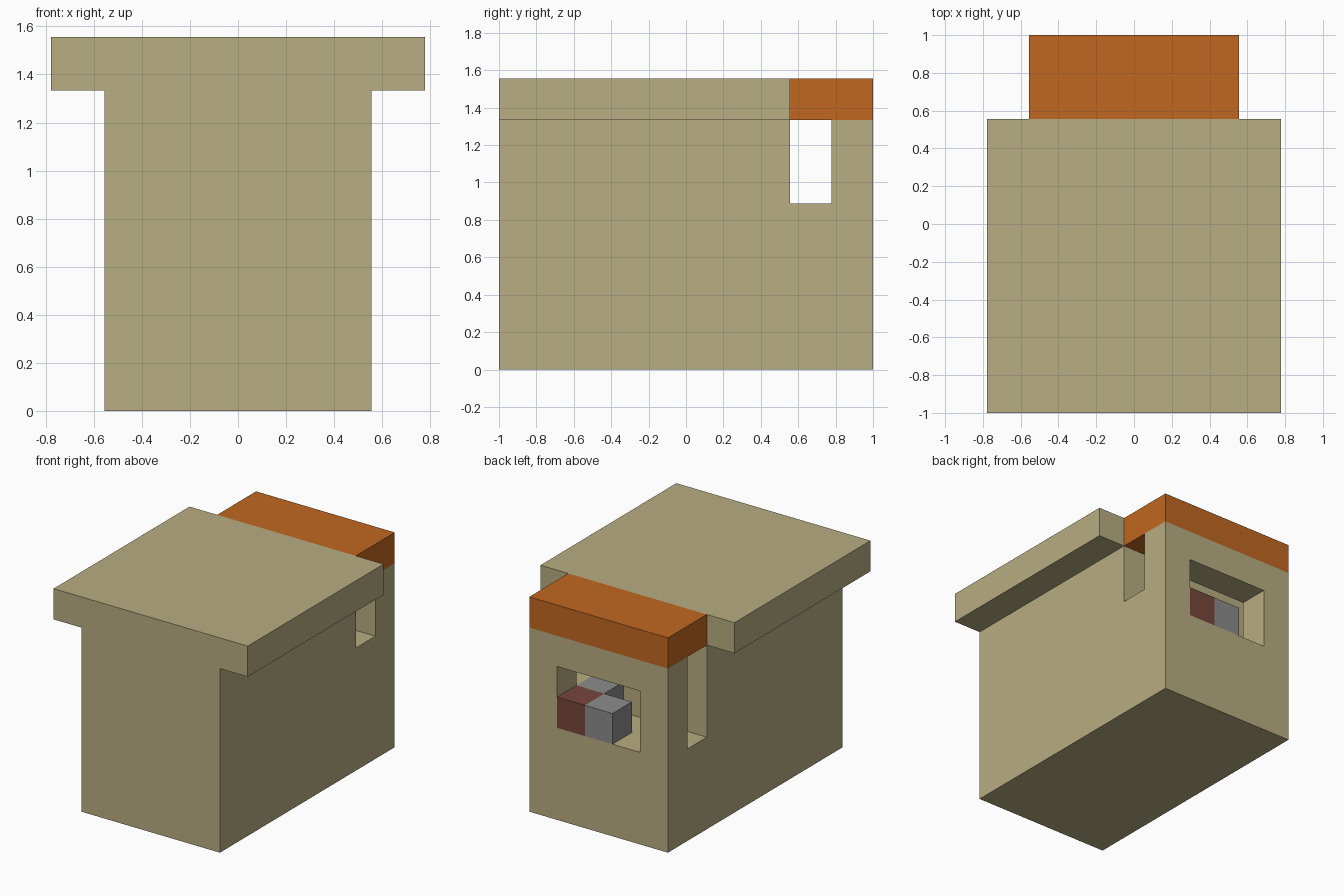
import bpy

if "Cube" in bpy.data.objects:
    bpy.data.objects.remove(bpy.data.objects["Cube"], do_unlink=True)

U = 2 / 9  # size of one block


def material(name, rgb):
    mat = bpy.data.materials.new(name)
    mat.use_nodes = True
    mat.diffuse_color = (*rgb, 1)
    mat.node_tree.nodes["Principled BSDF"].inputs["Base Color"].default_value = (*rgb, 1)
    return mat


tan = material("tan", (0.479, 0.418, 0.223))
orange = material("orange", (0.533, 0.136, 0.0144))
dark_red = material("dark red", (0.184, 0.061, 0.045))
grey = material("grey", (0.262, 0.262, 0.262))


def box(name, x, y, z, mat=None):
    """Box between (low, high) limits, measured in blocks."""
    limits = (x, y, z)
    bpy.ops.mesh.primitive_cube_add(size=1, location=[U * sum(p) / 2 for p in limits])
    obj = bpy.context.object
    obj.name = name
    obj.scale = [U * (p[1] - p[0]) for p in limits]
    bpy.ops.object.transform_apply(location=True, rotation=False, scale=True)
    if mat:
        obj.data.materials.append(mat)
    return obj


def cut(target, x, y, z):
    """Carve a box-shaped opening out of the target."""
    cutter = box("cutter", x, y, z)
    cutter.hide_render = True
    mod = target.modifiers.new("opening", 'BOOLEAN')
    mod.operation = 'DIFFERENCE'
    mod.solver = 'EXACT'
    mod.object = cutter
    bpy.context.view_layer.objects.active = target
    bpy.ops.object.modifier_apply(modifier=mod.name)
    bpy.data.objects.remove(cutter, do_unlink=True)


# Main body with a slot through both sides, a deeper floor and a back window
body = box("body", (-2.5, 2.5), (-4.5, 4.5), (0, 6), tan)
cut(body, (-3, 3), (2.5, 3.5), (4, 7))
cut(body, (-3, 1.5), (2.5, 3.5), (3, 5))
cut(body, (-1.5, 1.5), (3, 5), (3, 5))

# Overhanging roof slab and the coloured beam behind it
box("roof_slab", (-3.5, 3.5), (-4.5, 2.5), (6, 7), tan)
box("back_beam", (-2.5, 2.5), (2.5, 4.5), (6, 7), orange)

# Small blocks resting in the window
box("red_block", (0.5, 1.5), (3.5, 4.5), (3, 4), dark_red)
box("grey_outer_block", (-0.5, 0.5), (3.5, 4.5), (3, 4), grey)
box("grey_inner_block", (0.5, 1.5), (2.5, 3.5), (3, 4), grey)
